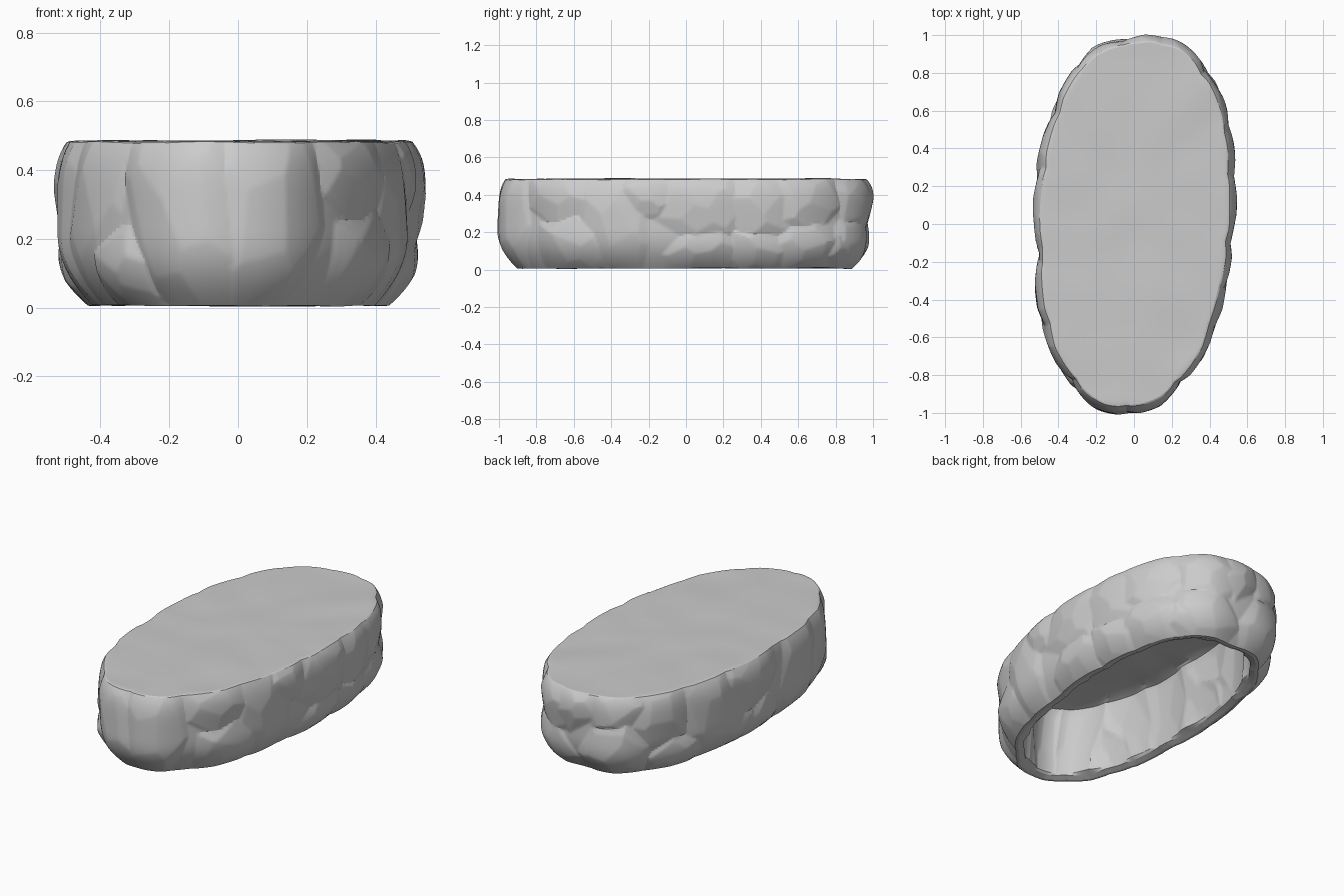
import bpy, bmesh, math, random
from mathutils import Vector, noise

cube = bpy.data.objects.get("Cube")
if cube:
    bpy.data.objects.remove(cube)
random.seed(23)

SEGMENTS, ROWS, COLUMNS = 600, 68, 14
HEIGHT, DEPTH = 0.485, 0.03

stone = bpy.data.materials.new("grey stone")
stone.use_nodes = True
grey = (0.6, 0.6, 0.6, 1)
stone.diffuse_color = grey
stone.node_tree.nodes["Principled BSDF"].inputs["Base Color"].default_value = grey


# Plan outline: a slightly skewed superellipse, squarer at the back
def outline(angle):
    c, s = math.cos(angle), math.sin(angle)
    power, reach = (0.81, 0.998) if s > 0 else (0.92, 1.008)
    x = 0.534 * math.copysign(abs(c) ** power, c)
    y = reach * math.copysign(abs(s) ** power, s)
    return Vector((x + 0.045 * y, y))


# Resample the outline to even steps so that stones keep their size
fine = [outline(math.tau * i / 8000) for i in range(8001)]
lengths = [0]
for a, b in zip(fine, fine[1:]):
    lengths.append(lengths[-1] + (b - a).length)
perimeter = lengths[-1]
plan, j = [], 0
for i in range(SEGMENTS):
    while lengths[j] < perimeter * i / SEGMENTS:
        j += 1
    plan.append(fine[j])
normals = []
for i in range(SEGMENTS):
    t = plan[(i + 8) % SEGMENTS] - plan[i - 8]
    normals.append(Vector((t.y, -t.x)).normalized())


# Each chiselled stone is a dome made of tangent planes
def make_stone(u, z, half_u, half_z, turn):
    planes = [(random.uniform(-0.2, 0.2), random.uniform(-0.2, 0.2))]
    for count, radius in ((4, 0.6), (7, 1.2)):
        start = random.random() * math.tau
        for k in range(count):
            a = start + math.tau * (k + random.uniform(-0.3, 0.3)) / count
            r = radius * random.uniform(0.85, 1.15)
            planes.append((r * math.cos(a), r * math.sin(a)))
    return (u, z, half_u, half_z, math.cos(turn), math.sin(turn),
            random.uniform(-0.006, 0.008), planes)


# Tall stones alternate with stacked pairs and small wedges
stones = []
step = perimeter / COLUMNS
for i in range(COLUMNS):
    u = (i + random.uniform(-0.2, 0.2)) * step
    turn = random.uniform(-0.45, 0.45)
    if random.random() < 0.4:
        stones.append(make_stone(u, 0.26, step * 0.55, 0.36, turn))
    else:
        split = random.uniform(0.18, 0.32)
        for low, high in ((-0.08, split), (split, 0.58)):
            stones.append(make_stone(u + random.uniform(-0.08, 0.08), (low + high) / 2,
                                     step * random.uniform(0.52, 0.62),
                                     (high - low) * 0.54, turn))
    if random.random() < 0.5:
        stones.append(make_stone(u + step / 2, random.choice((0.08, 0.42)),
                                 0.16, 0.13, random.uniform(-0.8, 0.8)))


def relief(u, z):
    best = -0.034
    for su, sz, hu, hz, c, s, top, planes in stones:
        du = (u - su + perimeter / 2) % perimeter - perimeter / 2
        if abs(du) > 0.5:
            continue
        dz = z - sz
        p, q = (du * c + dz * s) / hu, (dz * c - du * s) / hz
        best = max(best, top - DEPTH * max(2 * (a * p + b * q) - a * a - b * b
                                           for a, b in planes))
    return best


bm = bmesh.new()
rings = []


# Add a closed ring: inset from the outline, then shrink towards the middle
def add_ring(inset, z, carve, shrink=1, rough=0.004, shift=0):
    ring = []
    for i in range(SEGMENTS):
        d = carve * relief(i * perimeter / SEGMENTS + shift, z) if carve else 0
        p = (plan[i] + normals[i] * (d - inset)) * shrink
        bump = noise.noise(Vector((p.x * 4, p.y * 4, 3))) * rough
        ring.append(bm.verts.new((p.x, p.y, z + bump)))
    rings.append(ring)


# Hollow underside: ceiling curving into the inner wall, down to the rim
for shrink in (0.03, 0.25, 0.5, 0.7, 0.85):
    add_ring(0.15, 0.425 - 0.03 * shrink ** 4, 0, shrink, 0.015)
for k in range(21):
    t = k / 20
    add_ring(0.15, 0.4 - 0.37 * t, 0.7, 0.93 + 0.07 * t ** 0.7, 0.01, 0.2)

# Foot turning under to the rim
for k in range(4):
    add_ring(0.142 - 0.01 * k, 0.018 - 0.004 * k, 0.6)

# Outer stone wall, rounded at the foot and at the top edge
for k in range(ROWS + 1):
    t = math.sin(math.pi * (k / ROWS - 0.5))
    inset = 0.095 * abs(t) ** 2.8 if t < 0 else 0.032 * t ** 5
    carve = 1 - 0.4 * abs(t) ** 6
    add_ring(inset, 0.244 + 0.237 * t, carve, rough=0.006)

# Worn, nearly flat top
add_ring(0.04, HEIGHT - 0.001, 0.6)
for shrink in (0.98, 0.95, 0.9, 0.8, 0.7, 0.6, 0.5, 0.4, 0.3, 0.2, 0.1, 0.03):
    add_ring(0.04, HEIGHT, 0.6 if shrink > 0.9 else 0, shrink, 0.006)

for a, b in zip(rings, rings[1:]):
    for i in range(SEGMENTS):
        n = (i + 1) % SEGMENTS
        bm.faces.new((a[i], a[n], b[n], b[i]))
bm.faces.new(rings[0])
bm.faces.new(rings[-1])

bmesh.ops.recalc_face_normals(bm, faces=bm.faces)
mesh = bpy.data.meshes.new("rock_platform")
bm.to_mesh(mesh)
bm.free()
mesh.materials.append(stone)
rock = bpy.data.objects.new("rock_platform", mesh)
bpy.context.collection.objects.link(rock)
bpy.ops.object.select_all(action="DESELECT")
rock.select_set(True)
bpy.context.view_layer.objects.active = rock
bpy.ops.object.shade_smooth_by_angle(angle=math.radians(16))
